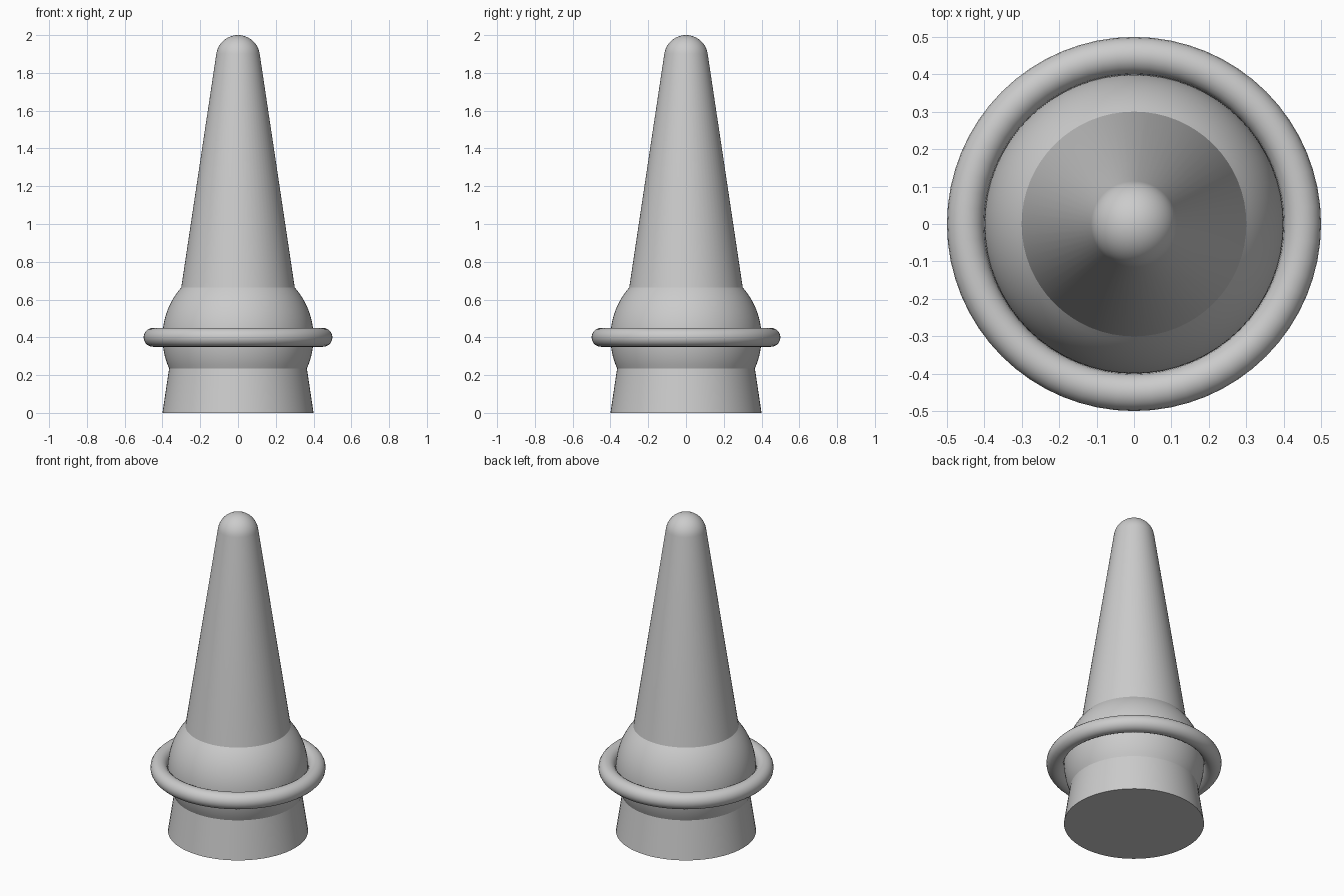
import bpy, bmesh
from math import atan2, sin, cos, pi

if "Cube" in bpy.data.objects:
    bpy.data.objects.remove(bpy.data.objects["Cube"])

SEG = 64


def arc(radius, cz, a0, a1, steps):
    """Points (r, z) on a circle centred on the axis; angle measured from the horizontal."""
    return [(radius * cos(a0 + (a1 - a0) * i / steps),
             cz + radius * sin(a0 + (a1 - a0) * i / steps)) for i in range(steps + 1)]


def lathe(name, profile):
    """Revolve an (r, z) profile around z; zero-radius ends close the solid."""
    bm = bmesh.new()
    verts = [bm.verts.new((r, 0, z)) for r, z in profile]
    edges = [bm.edges.new(p) for p in zip(verts, verts[1:])]
    bmesh.ops.spin(bm, geom=verts + edges, cent=(0, 0, 0), axis=(0, 0, 1),
                   angle=2 * pi, steps=SEG, use_duplicate=False)
    bmesh.ops.remove_doubles(bm, verts=bm.verts, dist=1e-5)
    bmesh.ops.recalc_face_normals(bm, faces=bm.faces)
    mesh = bpy.data.meshes.new(name)
    bm.to_mesh(mesh)
    bm.free()
    obj = bpy.data.objects.new(name, mesh)
    bpy.context.collection.objects.link(obj)
    return obj


def smooth(obj, angle):
    bpy.ops.object.select_all(action='DESELECT')
    obj.select_set(True)
    bpy.context.view_layer.objects.active = obj
    bpy.ops.object.shade_smooth_by_angle(angle=angle)


# Tapered body with a spherical bulge and a rounded tip, as one closed skin
low = atan2(0.2356 - 0.4, 0.3647)
high = atan2(0.664 - 0.4, 0.3004)
profile = [(0, 0), (0.4, 0)]
profile += arc(0.4, 0.4, low, high, 20)
profile += arc(0.116, 1.884, 0.149, pi / 2, 12)[:-1] + [(0, 2.0)]
smooth(lathe("tapered_body", profile), 0.26)

# Ring around the bulge
bpy.ops.mesh.primitive_torus_add(major_radius=0.45, minor_radius=0.05,
                                 major_segments=SEG, minor_segments=20,
                                 location=(0, 0, 0.4))
ring = bpy.context.object
ring.name = "ring"
smooth(ring, 1.0)
